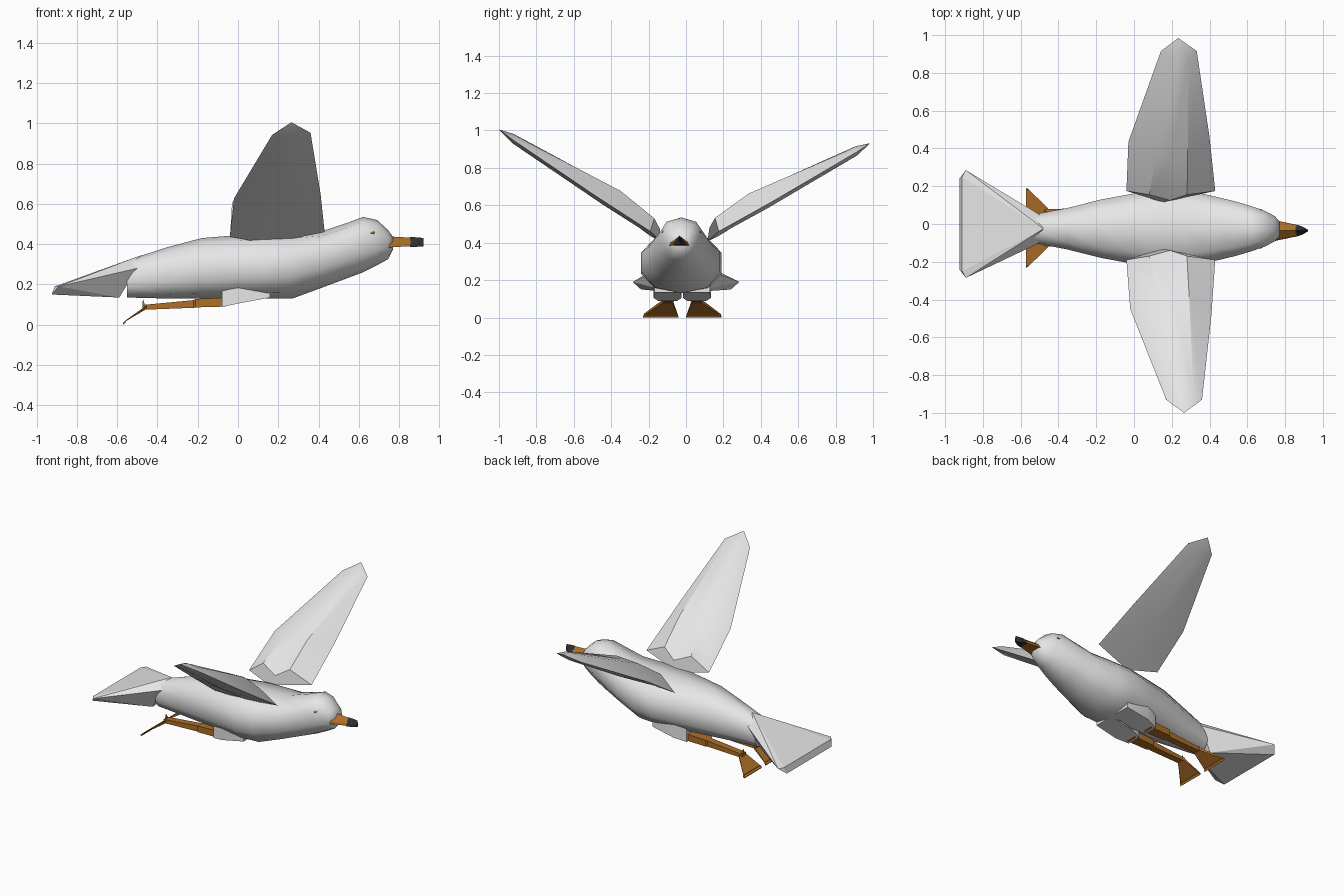
import bpy, bmesh, math
from mathutils import Vector


def mat(name, rgb):
    m = bpy.data.materials.new(name)
    m.diffuse_color = (*rgb, 1)
    return m


WHITE = mat("plumage_white", (0.8, 0.8, 0.81))
ORANGE = mat("orange", (0.42, 0.16, 0.02))
BLACK = mat("black", (0.03, 0.03, 0.03))
CY = -0.025  # body midline


def finish(bm, name, material, smooth=None):
    bmesh.ops.recalc_face_normals(bm, faces=bm.faces[:])
    me = bpy.data.meshes.new(name)
    bm.to_mesh(me)
    bm.free()
    me.materials.append(material)
    ob = bpy.data.objects.new(name, me)
    bpy.context.collection.objects.link(ob)
    if smooth:
        bpy.ops.object.select_all(action='DESELECT')
        ob.select_set(True)
        bpy.context.view_layer.objects.active = ob
        bpy.ops.object.shade_smooth_by_angle(angle=math.radians(smooth))
    return ob


def loft(name, rings, material, smooth=None, tip=None):
    """Skin rings of equal length; cap both ends, the last with an optional tip."""
    bm = bmesh.new()
    vs = [[bm.verts.new(p) for p in r] for r in rings]
    n = len(rings[0])
    for a, b in zip(vs, vs[1:]):
        for i in range(n):
            j = (i + 1) % n
            bm.faces.new((a[i], a[j], b[j], b[i]))
    bm.faces.new(vs[0])
    if tip:
        t = bm.verts.new(tip)
        for i in range(n):
            bm.faces.new((vs[-1][i], vs[-1][(i + 1) % n], t))
    else:
        bm.faces.new(vs[-1])
    return finish(bm, name, material, smooth)


def hull(name, pts, material, smooth=None):
    bm = bmesh.new()
    for p in pts:
        bm.verts.new(p)
    bmesh.ops.convex_hull(bm, input=bm.verts[:])
    return finish(bm, name, material, smooth)


def rect(x, cy, hw, z0, z1):
    return [(x, cy - hw, z0), (x, cy + hw, z0), (x, cy + hw, z1), (x, cy - hw, z1)]


# body and head: x, half width, bottom, widest height, top
stations = [
    (-0.55, 0.075, 0.135, 0.22, 0.32), (-0.35, 0.115, 0.13, 0.25, 0.385),
    (-0.18, 0.16, 0.13, 0.27, 0.43), (0.0, 0.195, 0.13, 0.28, 0.445),
    (0.14, 0.225, 0.13, 0.29, 0.45), (0.27, 0.215, 0.13, 0.30, 0.455),
    (0.42, 0.18, 0.185, 0.33, 0.465), (0.54, 0.15, 0.23, 0.37, 0.505),
    (0.62, 0.125, 0.26, 0.40, 0.535), (0.69, 0.10, 0.295, 0.42, 0.52),
    (0.745, 0.07, 0.325, 0.41, 0.47), (0.77, 0.04, 0.375, 0.41, 0.435)]


def body_ring(x, w, lo, mid, hi, n=10):
    ring = []
    for i in range(n):
        a = 2 * math.pi * i / n + math.pi / 2
        c, s = math.cos(a), math.sin(a)
        c = math.copysign(abs(c) ** 0.85, c) if abs(c) > 1e-6 else 0
        h = (hi - mid) if s > 0 else (mid - lo)
        ring.append((x, CY + w * c, mid + h * math.copysign(abs(s) ** 0.9, s)))
    return ring


loft("body", [body_ring(*s) for s in stations], WHITE, 45)

# fan tail
tail = [(-0.48, CY, 0.345), (-0.9, 0, 0.19)]
for s in (-1, 1):
    tail += [(-0.5, CY + s * 0.075, 0.28), (-0.59, CY + s * 0.05, 0.135),
             (-0.89, s * 0.285, 0.19), (-0.925, s * 0.24, 0.15), (-0.91, s * 0.25, 0.19)]
hull("tail", tail, WHITE)

# wings: (x, distance out, height above the wing plane); last is the tip
wing_rings = [
    [(-0.04, 0.19, 0.01), (0.08, 0.17, 0.11), (0.19, 0.14, 0.085),
     (0.28, 0.17, 0.12), (0.43, 0.19, 0.035), (0.15, 0.13, 0.02)],
    [(-0.02, 0.45, 0.02), (0.12, 0.36, 0.13), (0.2, 0.36, 0.135),
     (0.29, 0.35, 0.14), (0.41, 0.48, 0.02), (0.2, 0.45, 0.0)],
    [(0.17, 0.93, 0.0), (0.23, 0.90, 0.045), (0.265, 0.92, 0.045),
     (0.315, 0.89, 0.045), (0.36, 0.93, 0.01), (0.265, 0.93, -0.01)]]
for name, s, shift, slope, sweep in (("right_wing", -1, 0.0, 0.7, 0.0),
                                     ("left_wing", 1, -0.015, 0.61, -0.03)):
    def place(p):
        x, d, h = p
        return (x + sweep * (d - 0.19) / 0.8, s * (d + shift), 0.425 + slope * (d - 0.19) + h)
    loft(name, [[place(p) for p in r] for r in wing_rings], WHITE, 30,
         tip=place((0.265, 1.0, 0.013)))

# beak with a black end
def beak_ring(x, w, lo, hi):
    y = CY - 0.01
    return [(x, y - w, lo), (x, y + w, lo), (x, y + w * 0.9, lo + 0.015),
            (x, y, hi), (x, y - w * 0.9, lo + 0.015)]


loft("beak", [beak_ring(0.72, 0.06, 0.382, 0.44), beak_ring(0.86, 0.031, 0.39, 0.432)], ORANGE)
loft("beak_end", [beak_ring(0.855, 0.033, 0.387, 0.435), beak_ring(0.89, 0.022, 0.387, 0.434),
                  beak_ring(0.922, 0.004, 0.389, 0.43)], BLACK)

for side, s in (("right", -1), ("left", 1)):
    ly = -0.02 + s * 0.078
    # eye: small flat diamond on the cheek
    y = CY + s * 0.098
    hull(side + "_eye", [(0.655, y + s * 0.008, 0.455), (0.69, y - s * 0.008, 0.455),
                         (0.673, y, 0.466), (0.673, y, 0.444),
                         (0.673, y + s * 0.006, 0.455)], ORANGE)
    # thigh bulge under the belly
    loft(side + "_thigh", [rect(-0.08, ly, 0.05, 0.088, 0.2), rect(0.0, ly, 0.075, 0.105, 0.22),
                           rect(0.16, ly, 0.07, 0.135, 0.22)], WHITE, 40)
    # leg trailing backwards
    loft(side + "_leg", [rect(-0.06, ly, 0.036, 0.09, 0.135), rect(-0.21, ly, 0.034, 0.086, 0.128),
                         rect(-0.22, ly, 0.024, 0.084, 0.122),
                         rect(-0.475, ly, 0.022, 0.074, 0.098)], ORANGE)
    # webbed foot and hind toe
    fy = -0.02 + s * 0.115
    loft(side + "_foot", [rect(-0.455, ly, 0.026, 0.078, 0.095),
                          [(-0.572, fy - 0.094, 0.008), (-0.572, fy + 0.094, 0.008),
                           (-0.56, fy + 0.09, 0.02), (-0.56, fy - 0.09, 0.02)],
                          [(-0.567, fy - 0.094, 0.0), (-0.567, fy + 0.094, 0.0),
                           (-0.558, fy + 0.09, 0.012), (-0.558, fy - 0.09, 0.012)]], ORANGE)
    hull(side + "_hind_toe", [(-0.46, ly - 0.015, 0.09), (-0.46, ly + 0.015, 0.09),
                              (-0.475, ly - 0.01, 0.09), (-0.475, ly + 0.01, 0.09),
                              (-0.472, ly, 0.13)], ORANGE)
